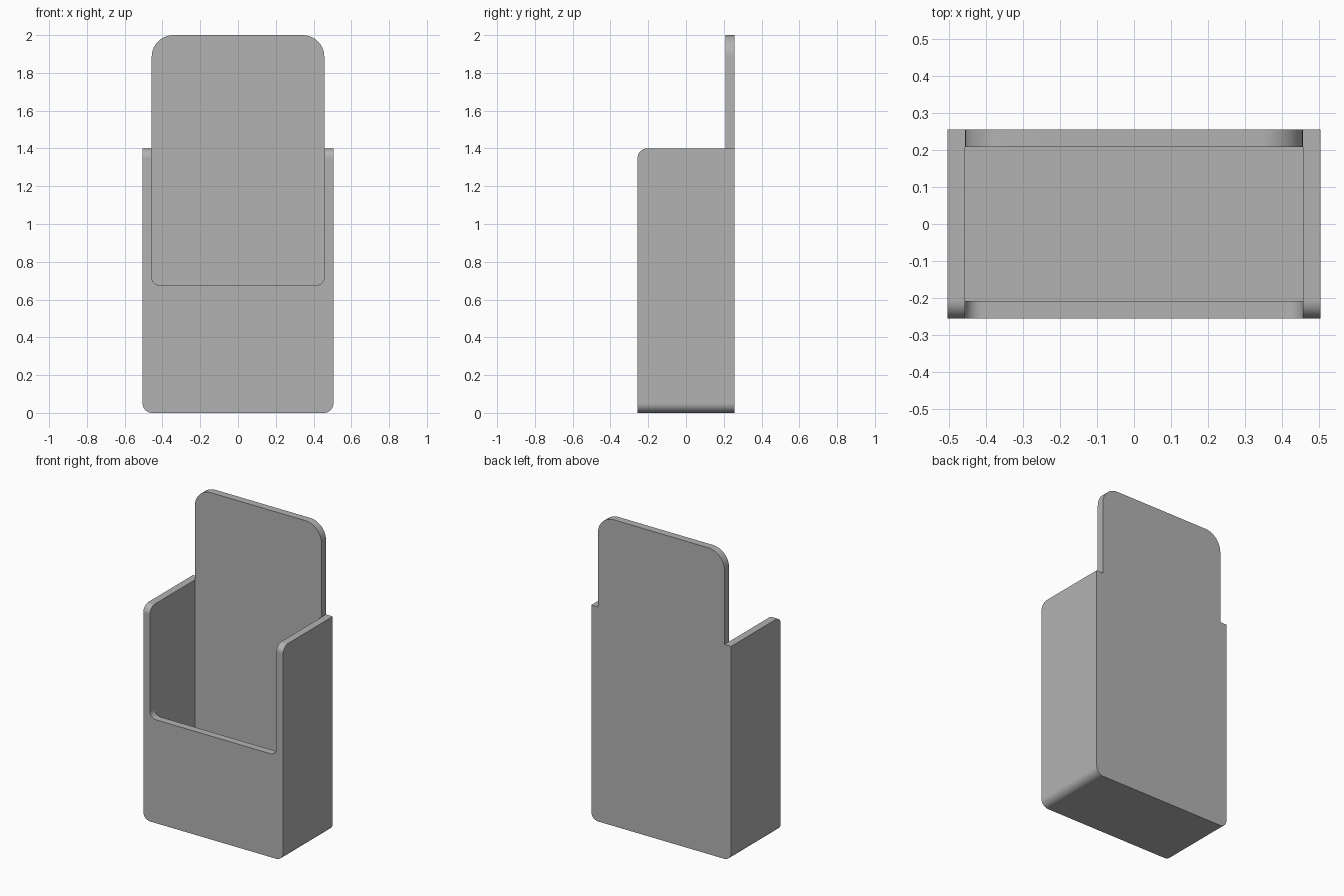
import bpy, bmesh
from math import cos, sin, pi, radians
from mathutils import Vector

if "Cube" in bpy.data.objects:
    bpy.data.objects.remove(bpy.data.objects["Cube"])

W, D, WALL = 0.505, 0.256, 0.048      # half width, half depth, wall thickness
INNER = W - WALL                      # half width of cavity and back panel
SIDE_TOP, TOP, LIP = 1.4, 2.0, 0.675  # heights

grey = bpy.data.materials.new("plain grey")
grey.use_nodes = True
colour = (0.45, 0.45, 0.45, 1)
grey.diffuse_color = colour
grey.node_tree.nodes["Principled BSDF"].inputs["Base Color"].default_value = colour


def outline(corners, steps=10):
    """Turn (u, v, radius) corners into a polygon with rounded corners."""
    pts = []
    for i, (u, v, r) in enumerate(corners):
        c = Vector((u, v))
        if not r:
            pts.append(c)
            continue
        a = (Vector(corners[i - 1][:2]) - c).normalized() * r
        b = (Vector(corners[(i + 1) % len(corners)][:2]) - c).normalized() * r
        for k in range(steps + 1):
            t = k / steps * pi / 2
            pts.append(c + a * (1 - sin(t)) + b * (1 - cos(t)))
    return pts


def prism(name, corners, axis, start, end):
    """Extrude an outline along x (outline in yz) or y (outline in xz)."""
    bm = bmesh.new()
    place = (lambda p: (start, p.x, p.y)) if axis == "x" else (lambda p: (p.x, start, p.y))
    face = bm.faces.new([bm.verts.new(place(p)) for p in outline(corners)])
    new = bmesh.ops.extrude_face_region(bm, geom=[face])["geom"]
    shift = Vector((end - start, 0, 0) if axis == "x" else (0, end - start, 0))
    bmesh.ops.translate(bm, vec=shift, verts=[g for g in new if isinstance(g, bmesh.types.BMVert)])
    bmesh.ops.recalc_face_normals(bm, faces=bm.faces)
    mesh = bpy.data.meshes.new(name)
    bm.to_mesh(mesh)
    bm.free()
    mesh.materials.append(grey)
    obj = bpy.data.objects.new(name, mesh)
    bpy.context.collection.objects.link(obj)
    return obj


def combine(obj, cutter, operation):
    """Apply a boolean and discard the cutter."""
    cutter.hide_render = True
    mod = obj.modifiers.new("cut", "BOOLEAN")
    mod.operation, mod.object, mod.solver = operation, cutter, "EXACT"
    bpy.ops.object.select_all(action="DESELECT")
    bpy.context.view_layer.objects.active = obj
    obj.select_set(True)
    bpy.ops.object.modifier_apply(modifier=mod.name)
    bpy.data.objects.remove(cutter)


# Side silhouette: box with rounded front top edge and a tall back panel
holder = prism("holder", [(-D, 0, 0), (D, 0, 0), (D, TOP, 0), (D - WALL, TOP, 0),
                          (D - WALL, SIDE_TOP, 0), (-D, SIDE_TOP, 0.05)], "x", -W, W)

# Front silhouette: rounded base, shoulders and rounded panel top
front = prism("front_silhouette", [
    (-W, 0, 0.05), (W, 0, 0.05), (W, SIDE_TOP, 0), (INNER, SIDE_TOP, 0),
    (INNER, TOP, 0.115), (-INNER, TOP, 0.115), (-INNER, SIDE_TOP, 0), (-W, SIDE_TOP, 0)],
    "y", -1, 1)
combine(holder, front, "INTERSECT")

# Inner cavity, open at the top
cavity = prism("cavity", [(-INNER, WALL, 0), (INNER, WALL, 0), (INNER, 3, 0), (-INNER, 3, 0)],
               "y", WALL - D, D - WALL)
combine(holder, cavity, "DIFFERENCE")

# Front opening with rounded lower corners
opening = prism("opening", [(-INNER, LIP, 0.045), (INNER, LIP, 0.045), (INNER, 3, 0), (-INNER, 3, 0)],
                "y", -1, 0)
combine(holder, opening, "DIFFERENCE")

# Smooth the rounded corners, keep flat faces flat
bpy.ops.object.shade_smooth_by_angle(angle=radians(30))
normals = holder.modifiers.new("flat normals", "WEIGHTED_NORMAL")
normals.keep_sharp = True
